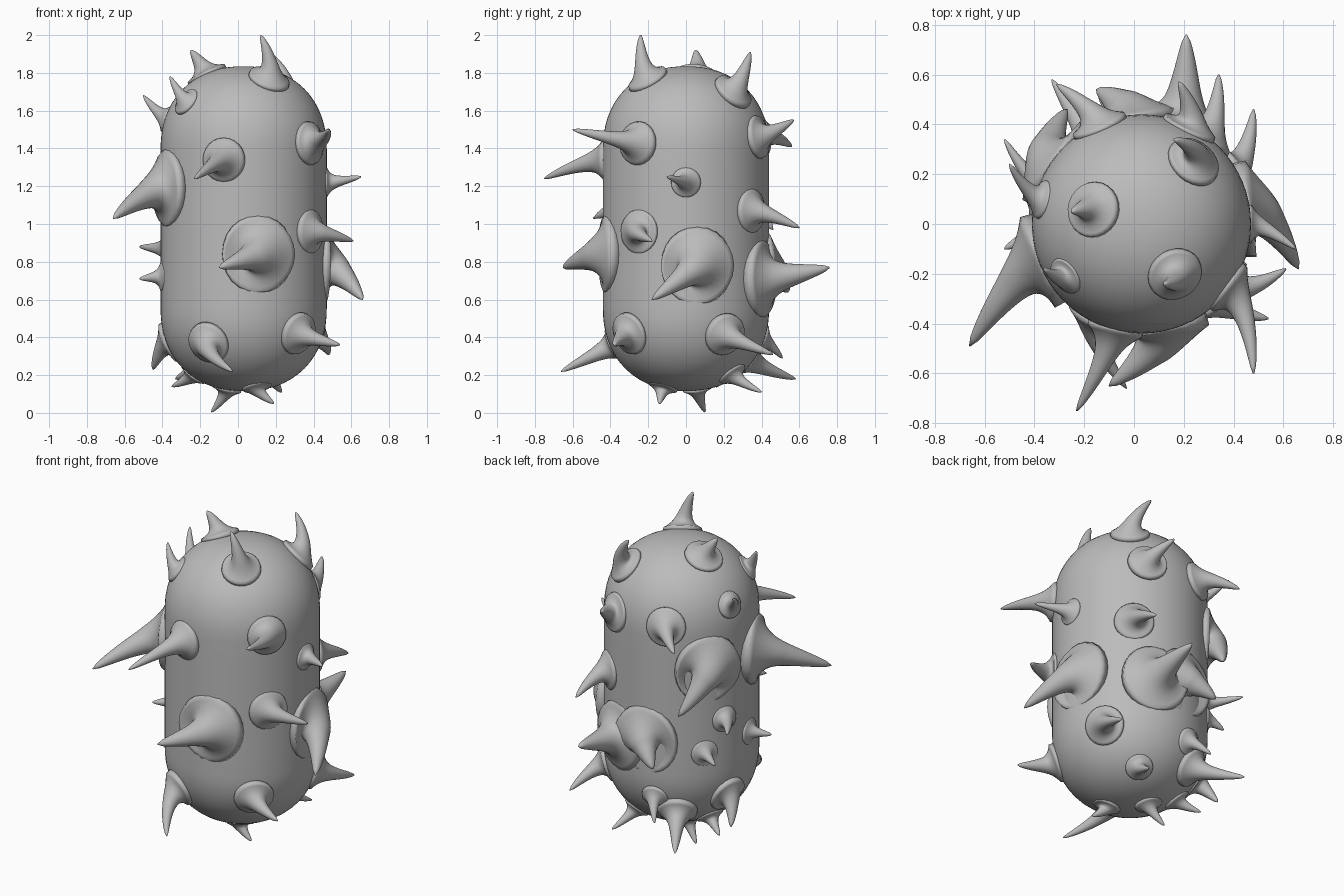
import bpy, math
from mathutils import Vector

if "Cube" in bpy.data.objects:
    bpy.data.objects.remove(bpy.data.objects["Cube"])

# Capsule radius, centre x, cap centres, cap fullness (2 = round)
R, CX, Z0, Z1, E = 0.44, 0.03, 0.555, 1.395, 2.2

grey = bpy.data.materials.new("plain grey")
grey.diffuse_color = (0.5, 0.5, 0.5, 1)
grey.use_nodes = True
grey.node_tree.nodes["Principled BSDF"].inputs["Base Color"].default_value = grey.diffuse_color


def make(name, verts, faces):
    me = bpy.data.meshes.new(name)
    me.from_pydata(verts, [], faces)
    me.materials.append(grey)
    me.polygons.foreach_set("use_smooth", [True] * len(me.polygons))
    ob = bpy.data.objects.new(name, me)
    bpy.context.collection.objects.link(ob)
    return ob


def skin(rings, n):
    """Faces joining consecutive rings of n points, closed with end caps."""
    f = [(i * n + j, i * n + (j + 1) % n, (i + 1) * n + (j + 1) % n, (i + 1) * n + j)
         for i in range(rings - 1) for j in range(n)]
    f.append(tuple(reversed(range(n))))
    f.append(tuple(range((rings - 1) * n, rings * n)))
    return f


def on_body(p):
    """Move a point outward or inward onto the body surface."""
    core = Vector((CX, 0, min(max(p.z, Z0), Z1)))
    u = p - core
    size = (math.hypot(u.x, u.y) ** E + abs(u.z) ** E) ** (1 / E)
    return core + u * (R / size), u.normalized()


# Capsule body
N, K = 64, 16
profile = [(math.cos(a), Z0, math.sin(a)) for a in (-math.pi / 2 * (1 - k / K) for k in range(K + 1))]
profile += [(1, Z0 + (Z1 - Z0) * k / 8, 0) for k in range(1, 8)]
profile += [(math.cos(a), Z1, math.sin(a)) for a in (math.pi / 2 * k / K for k in range(K + 1))]
verts = []
for c, z, s in profile:
    c = max(c, 0.01)
    k = R / (c ** E + abs(s) ** E) ** (1 / E)
    verts += [(CX + c * k * math.cos(2 * math.pi * j / N),
               c * k * math.sin(2 * math.pi * j / N), z + s * k) for j in range(N)]
make("body", verts, skin(len(profile), N))


# Curved thorn whose flared foot melts into the body
def thorn(name, base, tip, width, bend, end, sides=24, steps=22):
    tip = Vector(tip)
    foot, n = on_body(Vector(base))
    ctrl = foot + n * (tip - foot).length * bend
    ctrl = ctrl.lerp((foot + tip) / 2, 0.35)
    side = n.orthogonal().normalized()
    pts = []
    for i in range(steps + 1):
        t = (i / steps) ** 1.3
        p = foot * (1 - t) ** 2 + ctrl * 2 * t * (1 - t) + tip * t * t
        d = ((ctrl - foot) * (1 - t) + (tip - ctrl) * t).normalized()
        d = n.lerp(d, min(1, t * 3)).normalized()
        side = (side - d * side.dot(d)).normalized()
        up = d.cross(side)
        r = width * (0.55 * (1 - t) + 0.75 * (1 - t) ** 7)
        r += end * math.sqrt(max(0, 1 - t ** 6)) + 0.003
        ring = [p + (side * math.cos(a) + up * math.sin(a)) * r
                for a in (2 * math.pi * j / sides for j in range(sides))]
        if i == 0:
            ring = [on_body(q)[0] - n * 0.004 for q in ring]
        pts += ring
    make(name, pts, skin(steps + 1, sides))


# Thorn foot and tip positions, grouped by size
large = [
    ((.20, .45, .71), (.21, .76, .77)),
    ((.45, .06, .78), (.66, -.18, .60)),
    ((.11, -.43, .84), (-.10, -.65, .77)),
    ((-.02, .43, .75), (-.15, .54, .64)),
    ((-.33, .25, 1.20), (-.27, .46, .97)),
    ((-.38, -.15, 1.19), (-.66, -.49, 1.03)),
]
medium = [
    ((.33, .40, 1.07), (.34, .60, .98)),
    ((.22, .38, 1.46), (.18, .57, 1.55)),
    ((.38, .20, .42), (.48, .46, .31)),
    ((.40, -.26, .96), (.61, -.18, .91)),
    ((.32, -.30, .42), (.54, -.38, .36)),
    ((.40, -.27, 1.43), (.48, -.60, 1.50)),
    ((-.08, -.44, 1.34), (-.23, -.75, 1.24)),
    ((-.17, -.38, .36), (-.03, -.66, .22)),
    ((-.17, .33, .28), (-.33, .58, .18)),
    ((-.14, .40, 1.47), (-.31, .56, 1.41)),
    ((-.35, .10, .38), (-.45, .20, .23)),
]
hooked = [
    ((-.17, .06, 1.80), (-.25, .05, 1.92)),
    ((.17, -.21, 1.78), (.12, -.24, 2.00)),
    ((.24, .25, 1.70), (.16, .34, 1.91)),
]
small = [
    ((.46, 0, 1.22), (.65, -.10, 1.25)),
    ((-.29, -.22, 1.66), (-.36, -.18, 1.78)),
    ((-.38, .10, 1.56), (-.50, .24, 1.68)),
    ((-.40, -.05, .72), (-.52, -.10, .71)),
    ((-.38, .16, .87), (-.52, .34, .88)),
    ((-.32, .27, .68), (-.41, .30, .64)),
    ((-.06, .38, .40), (-.14, .51, .29)),
    ((.17, .25, .20), (.23, .40, .11)),
    ((-.06, .06, .12), (-.14, .10, .005)),
    ((.10, -.12, .14), (.19, -.14, .05)),
    ((-.24, .10, .20), (-.35, .17, .14)),
]
for label, group, width, bend, end in (("large", large, .145, .25, .018),
                                       ("medium", medium, .082, .35, .010),
                                       ("hooked", hooked, .08, .45, .010),
                                       ("small", small, .055, .3, .007)):
    for i, (base, tip) in enumerate(group):
        thorn(f"{label}_thorn_{i + 1}", base, tip, width, bend, end)
